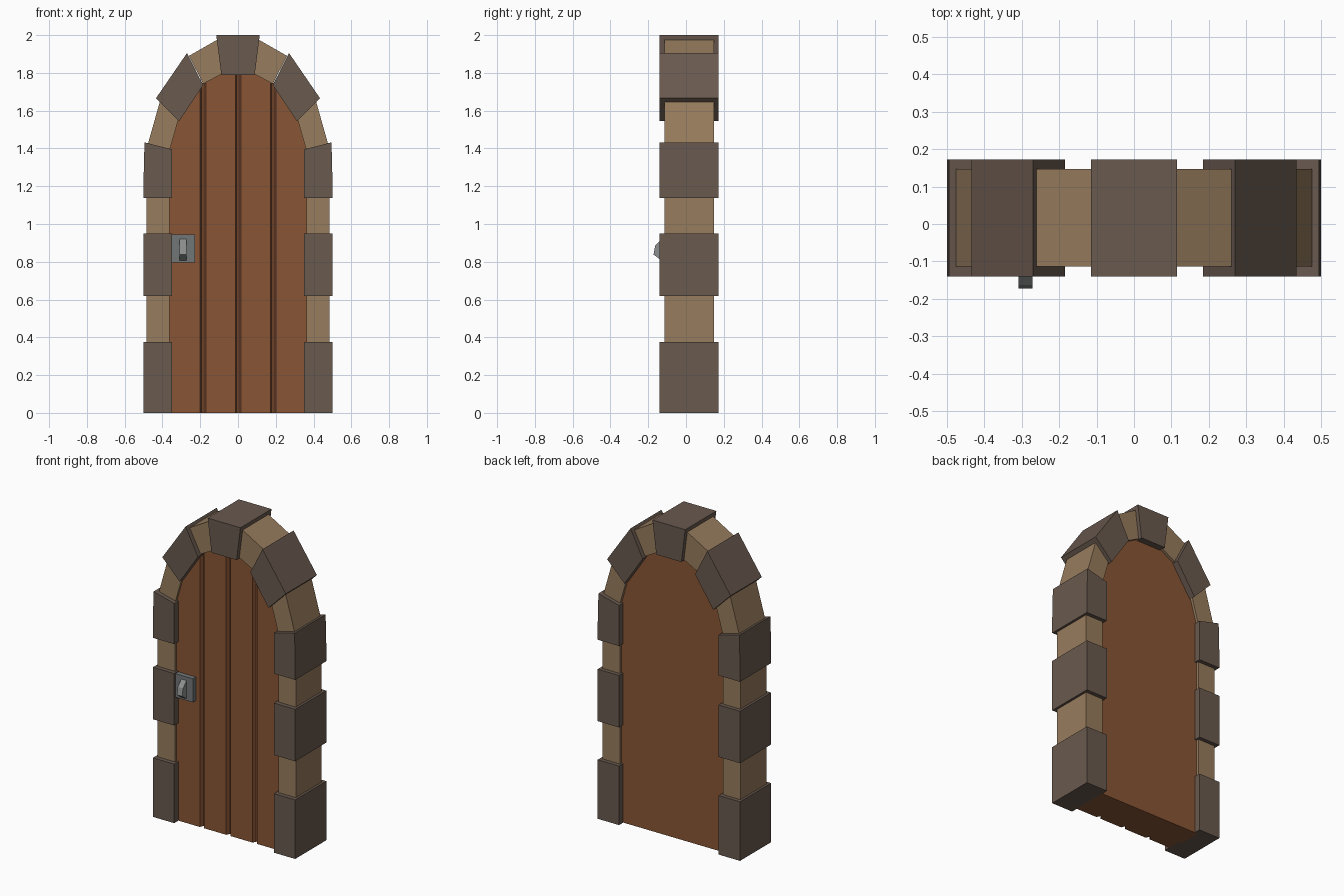
import bpy, bmesh

if "Cube" in bpy.data.objects:
    bpy.data.objects.remove(bpy.data.objects["Cube"])


def material(name, rgb):
    m = bpy.data.materials.new(name)
    m.diffuse_color = (*rgb, 1)
    m.use_nodes = True
    m.node_tree.nodes["Principled BSDF"].inputs["Base Color"].default_value = m.diffuse_color
    return m


DARK = material("dark_stone", (0.14, 0.10, 0.077))
LIGHT = material("light_stone", (0.31, 0.20, 0.11))
WOOD = material("wood", (0.25, 0.09, 0.035))
METAL = material("metal", (0.17, 0.18, 0.185))
METAL_LIGHT = material("handle_metal", (0.27, 0.28, 0.28))


def finish(bm, name, mat, mirror=False):
    bmesh.ops.recalc_face_normals(bm, faces=bm.faces)
    me = bpy.data.meshes.new(name)
    bm.to_mesh(me)
    bm.free()
    me.materials.append(mat)
    ob = bpy.data.objects.new(name, me)
    bpy.context.collection.objects.link(ob)
    if mirror:
        ob.modifiers.new("mirror", 'MIRROR').use_mirror_merge = False
    return ob


def prism(name, pts, lo, hi, mat, axis='y', mirror=False):
    """Extrude an outline: (x, z) along y, or (y, z) along x."""
    bm = bmesh.new()
    put = (lambda p, d: (p[0], d, p[1])) if axis == 'y' else (lambda p, d: (d, p[0], p[1]))
    a = [bm.verts.new(put(p, lo)) for p in pts]
    b = [bm.verts.new(put(p, hi)) for p in pts]
    bm.faces.new(a)
    bm.faces.new(b[::-1])
    for i in range(len(pts)):
        j = (i + 1) % len(pts)
        bm.faces.new((a[i], b[i], b[j], a[j]))
    return finish(bm, name, mat, mirror)


def rect(x0, x1, z0, z1):
    return [(x0, z0), (x1, z0), (x1, z1), (x0, z1)]


# Large dark stones: jambs, arch shoulders and keystone
D0, D1 = -0.14, 0.172
dark = {
    "jamb_stone_low": rect(0.35, 0.5, 0, 0.375),
    "jamb_stone_mid": rect(0.35, 0.5, 0.62, 0.95),
    "jamb_stone_top": [(0.35, 1.137), (0.5, 1.137), (0.5, 1.235), (0.495, 1.432), (0.35, 1.395)],
    "shoulder_stone": [(0.312, 1.544), (0.434, 1.666), (0.27, 1.905), (0.184, 1.735)],
}
for name, pts in dark.items():
    prism(name, pts, D0, D1, DARK, mirror=True)
prism("keystone", [(-0.088, 1.788), (0.088, 1.788), (0.115, 2.0), (-0.115, 2.0)], D0, D1, DARK)

# Smaller light stones between them
L0, L1 = -0.113, 0.147
light = {
    "filler_low": rect(0.362, 0.485, 0.37, 0.625),
    "filler_mid": rect(0.362, 0.485, 0.945, 1.142),
    "filler_curve": [(0.362, 1.39), (0.478, 1.42), (0.413, 1.65), (0.316, 1.552)],
    "filler_top": [(0.184, 1.742), (0.26, 1.89), (0.109, 1.976), (0.085, 1.795)],
}
for name, pts in light.items():
    prism(name, pts, L0, L1, LIGHT, mirror=True)

# Plank door: a strip of columns with grooves in front and an arched top
arch = [(0, 1.80), (0.09, 1.80), (0.187, 1.75), (0.32, 1.56), (0.372, 1.40)]


def top_z(x):
    x = abs(x)
    for (xa, za), (xb, zb) in zip(arch, arch[1:]):
        if x <= xb:
            return za + (zb - za) * (x - xa) / (xb - xa)
    return arch[-1][1]


FRONT, BACK, DEPTH = -0.098, 0.13, 0.022
columns = [(s * x, FRONT) for x, _ in arch[1:] for s in (-1, 1) if x != 0.187]
for c in (-0.185, 0.001, 0.186):
    columns += [(c - 0.015, FRONT), (c - 0.005, FRONT + DEPTH),
                (c + 0.005, FRONT + DEPTH), (c + 0.015, FRONT)]
bm = bmesh.new()
rings = [[bm.verts.new(p) for p in ((x, y, 0), (x, y, top_z(x)), (x, BACK, top_z(x)), (x, BACK, 0))]
         for x, y in sorted(columns)]
for r, s in zip(rings, rings[1:]):
    for i in range(4):
        j = (i + 1) % 4
        bm.faces.new((r[i], r[j], s[j], s[i]))
bm.faces.new(rings[0])
bm.faces.new(rings[-1])
finish(bm, "plank_door", WOOD)

# Lock plate and angled handle
prism("lock_plate", rect(-0.355, -0.227, 0.795, 0.945), -0.128, -0.09, METAL)
prism("handle", [(-0.12, 0.93), (-0.163, 0.885), (-0.172, 0.838), (-0.12, 0.80)],
      -0.309, -0.272, METAL_LIGHT, axis='x')
